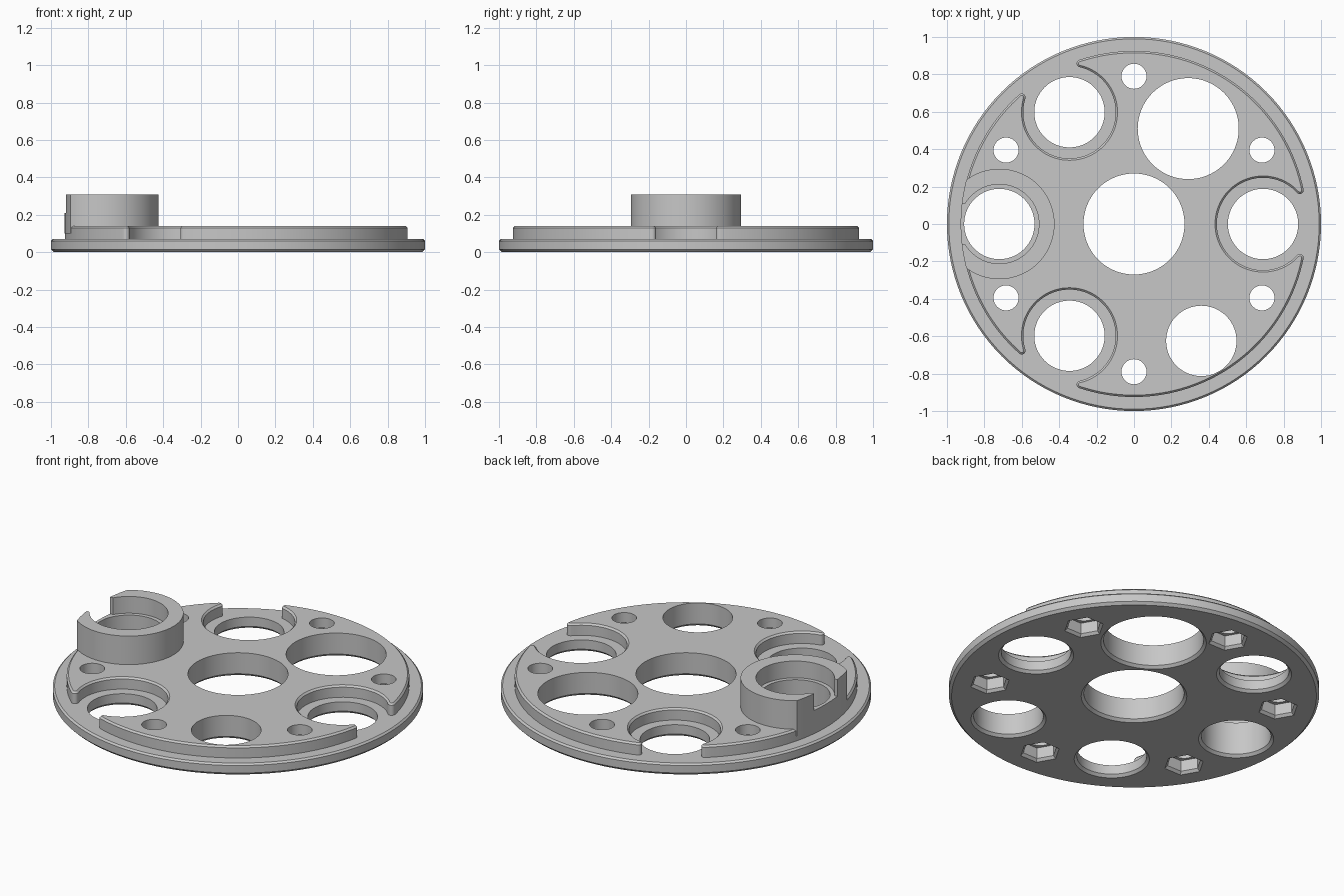
import bpy, bmesh
from math import sin, cos, pi, radians, atan2, sqrt, hypot

if "Cube" in bpy.data.objects:
    bpy.data.objects.remove(bpy.data.objects["Cube"])

SEG = 128                 # sides of round parts
STEP, TOP = 0.07, 0.14    # top of base disc, top of raised plate
RIM, BEV = 0.925, 0.01    # raised plate radius and edge bevel
POCKET, FILLET = 0.247, 0.02
SEAT = 0.69               # pocket distance from the centre
COLLAR = (-0.72, 0)

grey = bpy.data.materials.new("plain grey")
grey.use_nodes = True
grey.diffuse_color = (0.57, 0.57, 0.57, 1)
grey.node_tree.nodes["Principled BSDF"].inputs["Base Color"].default_value = grey.diffuse_color


def loft(name, layers):
    """Closed solid through equal-length loops of (x, y) points, each at a height."""
    bm = bmesh.new()
    loops = [[bm.verts.new((x, y, z)) for x, y in pts] for pts, z in layers]
    n = len(loops[0])
    for low, high in zip(loops, loops[1:]):
        for i in range(n):
            j = (i + 1) % n
            bm.faces.new((low[i], low[j], high[j], high[i]))
    bm.faces.new(loops[0][::-1])
    bm.faces.new(loops[-1])
    bmesh.ops.recalc_face_normals(bm, faces=bm.faces)
    mesh = bpy.data.meshes.new(name)
    bm.to_mesh(mesh)
    bm.free()
    mesh.materials.append(grey)
    obj = bpy.data.objects.new(name, mesh)
    bpy.context.collection.objects.link(obj)
    return obj


def arc(c, r, start, end, n):
    return [(c[0] + r * cos(start + (end - start) * i / n),
             c[1] + r * sin(start + (end - start) * i / n)) for i in range(n)]


def turned(name, c, rings, sides=SEG):
    """Stack of (radius, height) rings around a vertical axis."""
    return loft(name, [(arc(c, r, 0, 2 * pi, sides), z) for r, z in rings])


def boolean(obj, cutter, operation="DIFFERENCE"):
    mod = obj.modifiers.new("cut", "BOOLEAN")
    mod.operation, mod.object, mod.solver = operation, cutter, "EXACT"
    bpy.ops.object.select_all(action="DESELECT")
    bpy.context.view_layer.objects.active = obj
    obj.select_set(True)
    bpy.ops.object.modifier_apply(modifier=mod.name)


def polar(r, degrees):
    return r * cos(radians(degrees)), r * sin(radians(degrees))


def plate_outline(o):
    """Raised plate outline moved inward by o: rim arcs, rounded horns, open pockets."""
    d, e = RIM - FILLET, POCKET + FILLET
    fx = (d * d + SEAT * SEAT - e * e) / (2 * SEAT)
    fy = sqrt(d * d - fx * fx)
    phi, psi, reach = atan2(fy, fx), atan2(fy, fx - SEAT), hypot(fx, fy)
    pts = []
    for k in range(3):
        a = k * 2 * pi / 3
        horns = [(reach * cos(a + s * phi), reach * sin(a + s * phi)) for s in (-1, 1)]
        pocket = (SEAT * cos(a), SEAT * sin(a))
        f = FILLET - o
        pts += arc(horns[0], f, a - phi, a + pi - psi, 8)
        pts += arc(pocket, POCKET + o, a - psi, a + psi - 2 * pi, 64)
        pts += arc(horns[1], f, a + pi + psi, a + 2 * pi + phi, 8)
        pts += arc((0, 0), RIM - o, a + phi, a + 2 * pi / 3 - phi, 48)
    return pts


# Main solids
base = turned("base_disc", (0, 0),
              [(0.985, 0), (1, 0.015), (1, STEP - 0.01), (0.99, STEP)])
plate = loft("raised_plate", [(plate_outline(0), STEP), (plate_outline(0), TOP - BEV),
                              (plate_outline(BEV), TOP)])
collar = turned("collar", COLLAR, [(0.295, 0.1), (0.295, 0.31)])

# Collar: trimmed to the rim, counterbored and open on the outer side
trim = turned("trim", (0, 0), [(RIM + 0.002, 0), (RIM + 0.002, 1)])
bore = turned("bore", COLLAR, [(0.212, 0.21), (0.212, 0.5)])
gap = loft("gap", [([(-1.1, -0.11), (-0.8, -0.11), (-0.8, 0.11), (-1.1, 0.11)], z)
                   for z in (0.21, 0.5)])
boolean(collar, trim, "INTERSECT")
boolean(collar, bore)
boolean(collar, gap)
cutters = [trim, bore, gap]

# Through holes with a chamfer on the underside
holes = [((0, 0), 0.27), ((0.29, 0.51), 0.27), ((0.36, -0.625), 0.188), (COLLAR, 0.188)]
holes += [(polar(SEAT, k * 120), 0.188) for k in range(3)]
for c, r in holes:
    tool = turned("hole", c, [(r + 0.025, -0.01), (r, 0.015), (r, 0.5)])
    cutters.append(tool)
    boolean(base, tool)
    boolean(plate, tool)
    if c == COLLAR:
        boolean(collar, tool)

# Bolt holes with hexagonal nut recesses underneath
for k in range(6):
    c = polar(0.79, 30 + 60 * k)
    bolt = turned("bolt", c, [(0.067, -0.1), (0.067, 0.5)], 48)
    nut = turned("nut", c, [(0.12, -0.01), (0.095, 0.015), (0.095, 0.08)], 6)
    cutters += [bolt, nut]
    for part in (base, plate):
        boolean(part, bolt)
        boolean(part, nut)

for tool in cutters:
    bpy.data.objects.remove(tool)

# Smooth round walls, keep crisp edges
for part in (base, plate, collar):
    bpy.ops.object.select_all(action="DESELECT")
    part.select_set(True)
    bpy.context.view_layer.objects.active = part
    bpy.ops.object.shade_smooth_by_angle(angle=radians(25))
